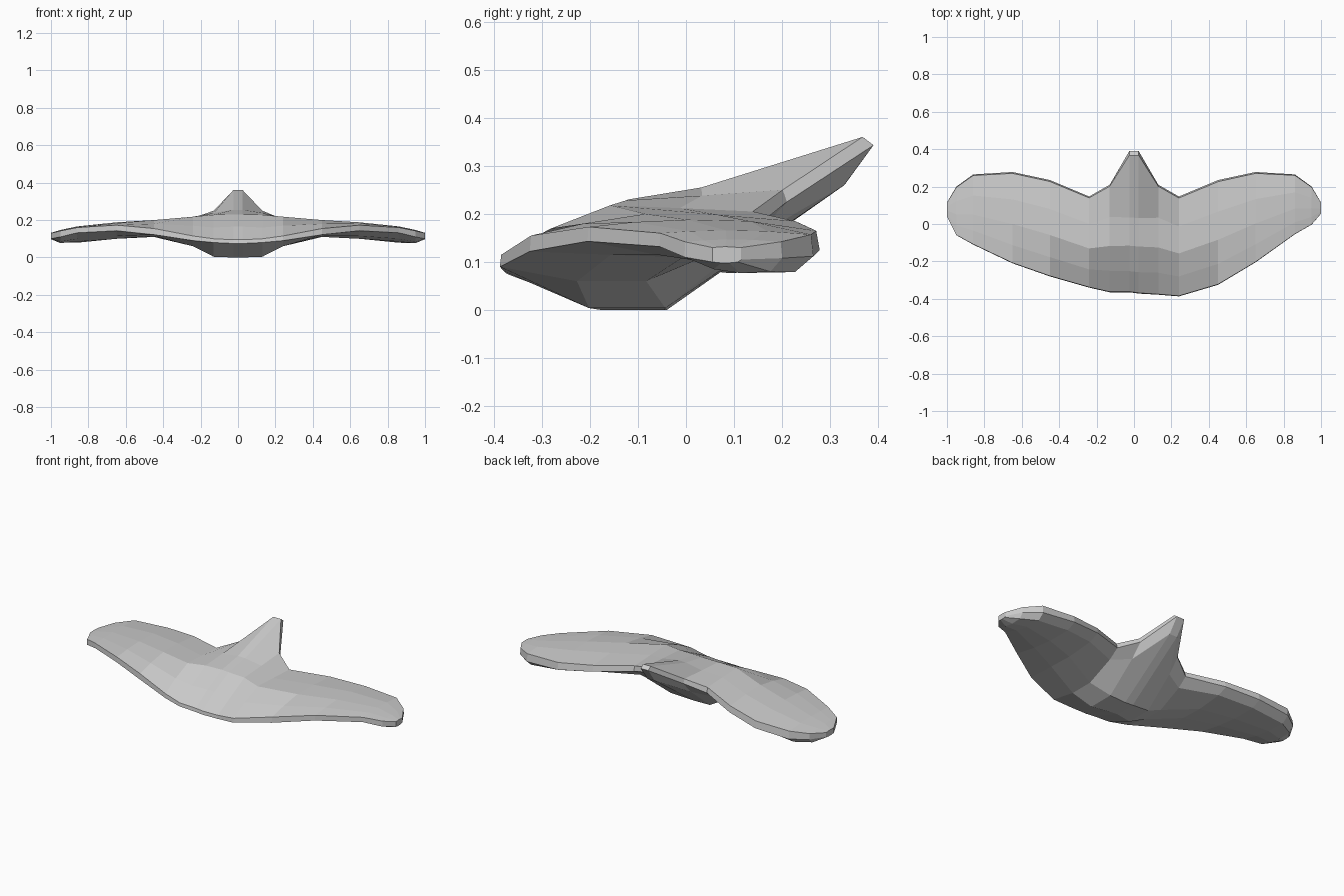
import bpy, bmesh

# Spanwise sections: x, front y (left, right), back y, then heights around the
# section: front rim low/high, three top points, back rim high/low, three belly points
SECTIONS = [
    (0.025, -.365, -.372, .39, .075, .095, .165, .230, .255, .360, .343, .260, .000, .000),
    (0.13, -.365, -.378, .21, .080, .100, .160, .228, .238, .250, .225, .150, .004, .004),
    (0.24, -.340, -.387, .147, .090, .115, .170, .218, .212, .205, .175, .130, .060, .060),
    (0.45, -.280, -.325, .235, .122, .155, .180, .200, .198, .185, .150, .125, .110, .115),
    (0.65, -.210, -.205, .278, .143, .173, .183, .188, .185, .165, .125, .100, .100, .115),
    (0.86, -.110, -.055, .265, .132, .160, .164, .166, .164, .157, .112, .079, .085, .100),
    (0.95, -.060, -.003, .200, .110, .142, .145, .147, .146, .142, .108, .080, .077, .085),
    (1.00, .040, .055, .115, .100, .130, .131, .132, .131, .130, .105, .100, .098, .098),
]
# Positions of those points along the chord (0 = front, 1 = back)
TAIL_U = (0, .005, .15, .33, .53, .97, 1, .92, .43, .26)
WING_U = (0, .005, .20, .43, .70, .985, 1, .88, .57, .30)


def ring(bm, row, side):
    x, y_left, y_right, y_back, *heights = row
    y0 = y_left if side < 0 else y_right
    chord = TAIL_U if x < .1 else WING_U
    return [bm.verts.new((side * x, y0 + u * (y_back - y0), z))
            for u, z in zip(chord, heights)]


# Winged body lofted from left tip to right tip, with the raised tail in the middle
bm = bmesh.new()
rings = [ring(bm, r, -1) for r in reversed(SECTIONS)] + [ring(bm, r, 1) for r in SECTIONS]
for a, b in zip(rings, rings[1:]):
    n = len(a)
    for i in range(n):
        j = (i + 1) % n
        bm.faces.new((a[i], a[j], b[j], b[i]))
bm.faces.new(rings[0])
bm.faces.new(rings[-1])
bmesh.ops.recalc_face_normals(bm, faces=bm.faces[:])

mesh = bpy.data.meshes.new("winged_body")
bm.to_mesh(mesh)
bm.free()
body = bpy.data.objects.new("winged_body", mesh)
bpy.context.collection.objects.link(body)
